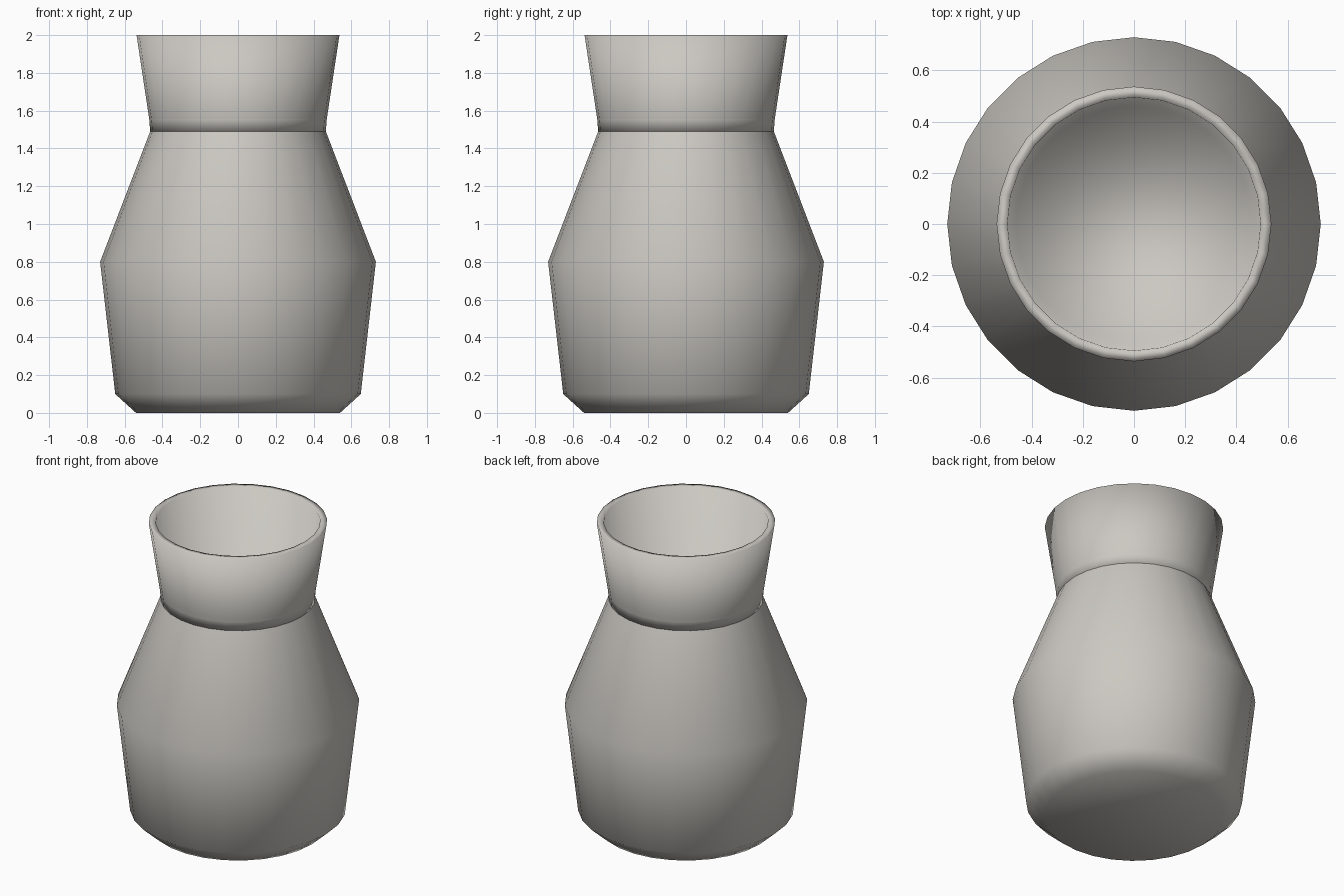
import bpy
import bmesh
import math

SIDES = 28

cube = bpy.data.objects.get("Cube")
if cube:
    bpy.data.objects.remove(cube, do_unlink=True)

# Single warm grey ceramic colour
ceramic = bpy.data.materials.new("warm_grey_ceramic")
ceramic.use_nodes = True
colour = (0.6, 0.58, 0.54, 1.0)
ceramic.diffuse_color = colour
bsdf = next(n for n in ceramic.node_tree.nodes if n.type == "BSDF_PRINCIPLED")
bsdf.inputs["Base Color"].default_value = colour
bsdf.inputs["Roughness"].default_value = 0.6


def lathe(name, profile, cap_start=False, cap_end=False):
    """Turn a (radius, height) profile about z, with optional flat end caps."""
    bm = bmesh.new()
    rings = []
    for radius, height in profile:
        angles = [math.tau * i / SIDES for i in range(SIDES)]
        rings.append([bm.verts.new((radius * math.cos(a), radius * math.sin(a), height))
                      for a in angles])
    for low, high in zip(rings, rings[1:]):
        for i in range(SIDES):
            j = (i + 1) % SIDES
            bm.faces.new((low[i], low[j], high[j], high[i]))
    if cap_start:
        bm.faces.new(rings[0][::-1])
    if cap_end:
        bm.faces.new(rings[-1])
    for face in bm.faces:
        face.smooth = True
    mesh = bpy.data.meshes.new(name)
    bm.to_mesh(mesh)
    bm.free()
    mesh.materials.append(ceramic)
    obj = bpy.data.objects.new(name, mesh)
    bpy.context.collection.objects.link(obj)
    return obj


# Body: chamfered foot, flaring wall and sloping shoulder
lathe("vase_body", [(0.54, 0), (0.65, 0.1), (0.73, 0.8), (0.465, 1.49)], cap_start=True)

# Narrow band at the throat
lathe("throat_collar", [(0.465, 1.49), (0.47, 1.555)], cap_start=True)

# Flared neck with a flat rim, inner wall and shallow floor
lathe("flared_neck",
      [(0.47, 1.555), (0.537, 2.0), (0.495, 2.0), (0.462, 1.555)],
      cap_end=True)
